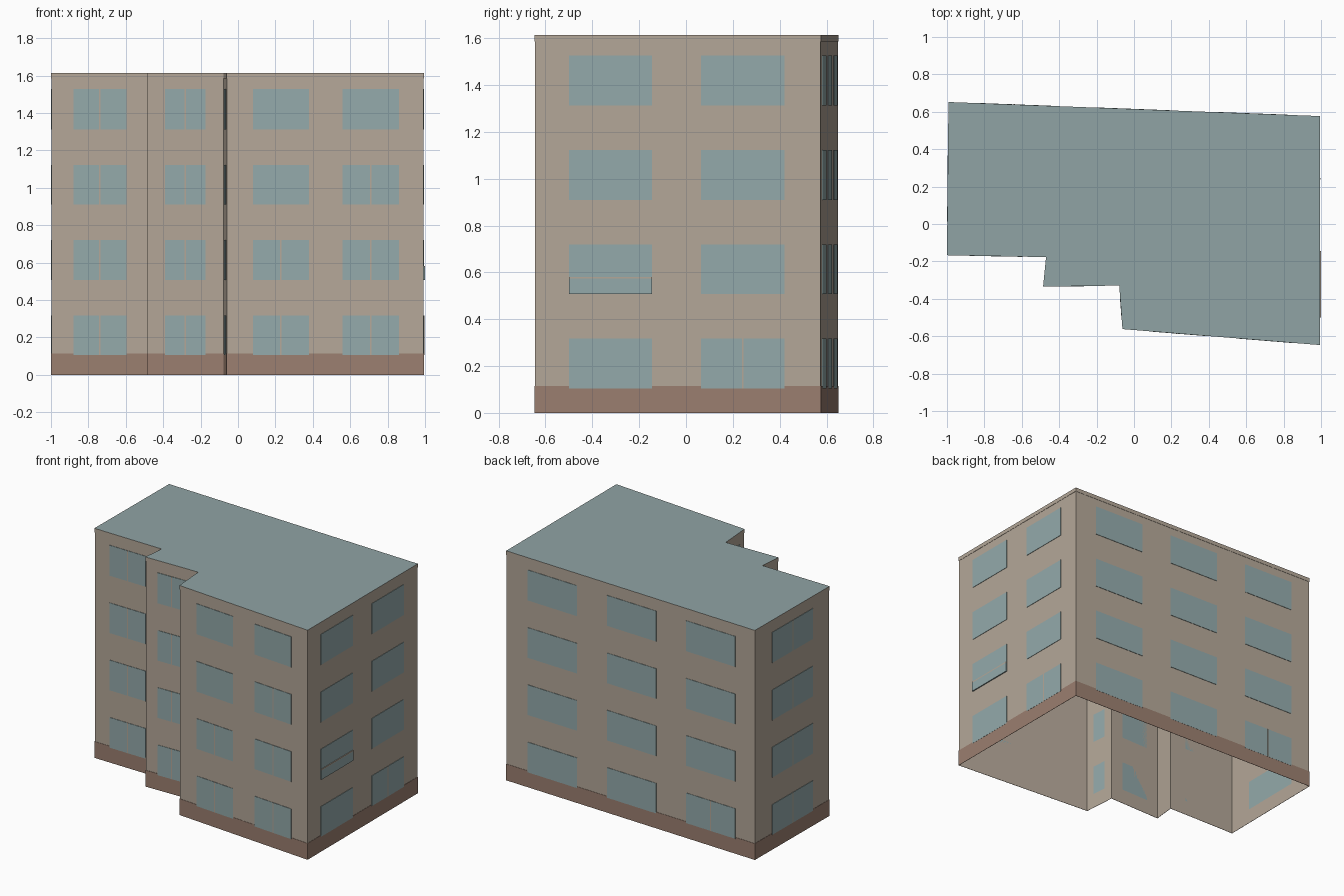
import bpy
from mathutils import Vector

cube = bpy.data.objects.get("Cube")
if cube:
    bpy.data.objects.remove(cube)


def material(name, rgb):
    m = bpy.data.materials.new(name)
    m.use_nodes = True
    m.diffuse_color = (*rgb, 1)
    bsdf = next(n for n in m.node_tree.nodes if n.type == 'BSDF_PRINCIPLED')
    bsdf.inputs["Base Color"].default_value = (*rgb, 1)
    bsdf.inputs["Roughness"].default_value = 0.9
    return m


WALL = material("beige plaster", (0.456, 0.386, 0.314))
GLASS = material("blue grey glass", (0.296, 0.402, 0.407))
ROOF = material("blue grey roof", (0.28, 0.37, 0.375))
PLINTH = material("brown plinth", (0.328, 0.212, 0.162))

HEIGHT = 1.613
# Footprint, counter-clockwise from the left front corner
PLAN = [Vector(p) for p in (
    (-0.998, -0.165), (-0.468, -0.175), (-0.484, -0.333), (-0.077, -0.327),
    (-0.06, -0.56), (0.992, -0.645), (0.992, 0.575), (-0.99, 0.65))]
N = len(PLAN)


def add_object(name, verts, faces, mat):
    mesh = bpy.data.meshes.new(name)
    mesh.from_pydata(verts, [], faces)
    mesh.materials.append(mat)
    obj = bpy.data.objects.new(name, mesh)
    bpy.context.collection.objects.link(obj)
    return obj


def edge_frame(i):
    a, b = PLAN[i], PLAN[(i + 1) % N]
    d = (b - a).normalized()
    return a, b, Vector((d.y, -d.x))


def offset_plan(dist):
    """Footprint grown outward with mitred corners."""
    out = []
    for i in range(N):
        n0, n1 = edge_frame(i - 1 if i else N - 1)[2], edge_frame(i)[2]
        out.append(PLAN[i] + (n0 + n1) * dist / (1 + n0.dot(n1)))
    return out


def ring(points, z):
    return [(p.x, p.y, z) for p in points]


def band(name, z0, z1, dist, mat):
    """Thin strip wrapped round the building."""
    outer = offset_plan(dist)
    rings = [ring(PLAN, z0), ring(outer, z0), ring(outer, z1), ring(PLAN, z1)]
    faces = [(r * N + i, r * N + (i + 1) % N, (r + 1) * N + (i + 1) % N, (r + 1) * N + i)
             for r in range(3) for i in range(N)]
    add_object(name, sum(rings, []), faces, mat)


def plate(name, wall, f0, f1, z0, z1, depth, mat):
    """Thin box on a wall, between two fractions of its length."""
    a, b, n = edge_frame(wall)
    p, q = a.lerp(b, f0), a.lerp(b, f1)
    base = [p, q, q + n * depth, p + n * depth]
    faces = [(3, 2, 1, 0), (4, 5, 6, 7)]
    faces += [(i, (i + 1) % 4, (i + 1) % 4 + 4, i + 4) for i in range(4)]
    # The base runs clockwise from above, so turn the faces outward
    add_object(name, ring(base, z0) + ring(base, z1), [f[::-1] for f in faces], mat)


# Shell, open underneath
add_object("walls", ring(PLAN, 0) + ring(PLAN, HEIGHT),
           [(i, (i + 1) % N, (i + 1) % N + N, i + N) for i in range(N)], WALL)
add_object("roof", ring(offset_plan(0.002), HEIGHT), [tuple(range(N))], ROOF)
band("plinth", 0, 0.115, 0.002, PLINTH)
band("cornice", 1.585, HEIGHT, 0.002, WALL)

# Windows: wall, start, end, floors with a central mullion
FLOORS = [(0.105, 0.317), (0.508, 0.72), (0.91, 1.122), (1.313, 1.527)]
ALL = (0, 1, 2, 3)
COLUMNS = [
    ("front_left", 0, 0.222, 0.76, ALL),
    ("front_middle", 2, 0.23, 0.76, ALL),
    ("front_return", 3, 0.28, 0.75, ()),
    ("front_right_inner", 4, 0.133, 0.418, (0, 1)),
    ("front_right_outer", 4, 0.589, 0.875, (0, 1, 2)),
    ("side_front", 5, 0.119, 0.41, ()),
    ("side_back", 5, 0.582, 0.873, (0,)),
    ("back_first", 6, 0.086, 0.284, ()),
    ("back_second", 6, 0.405, 0.603, ()),
    ("back_third", 6, 0.724, 0.922, (0,)),
    ("end_wall", 7, 0.23, 0.78, ALL),
]
for name, wall, f0, f1, split in COLUMNS:
    a, b, _ = edge_frame(wall)
    half = 0.004 / (b - a).length
    mid = (f0 + f1) / 2
    for k, (z0, z1) in enumerate(FLOORS):
        plate(f"{name}_window_{k}", wall, f0, f1, z0, z1, 0.003, GLASS)
        if k in split:
            plate(f"{name}_mullion_{k}", wall, mid - half, mid + half, z0, z1, 0.004, WALL)

# Shallow balcony panel with its rail on the side wall
plate("balcony_panel", 5, 0.119, 0.41, 0.508, 0.573, 0.008, GLASS)
plate("balcony_rail", 5, 0.119, 0.41, 0.573, 0.581, 0.008, WALL)
